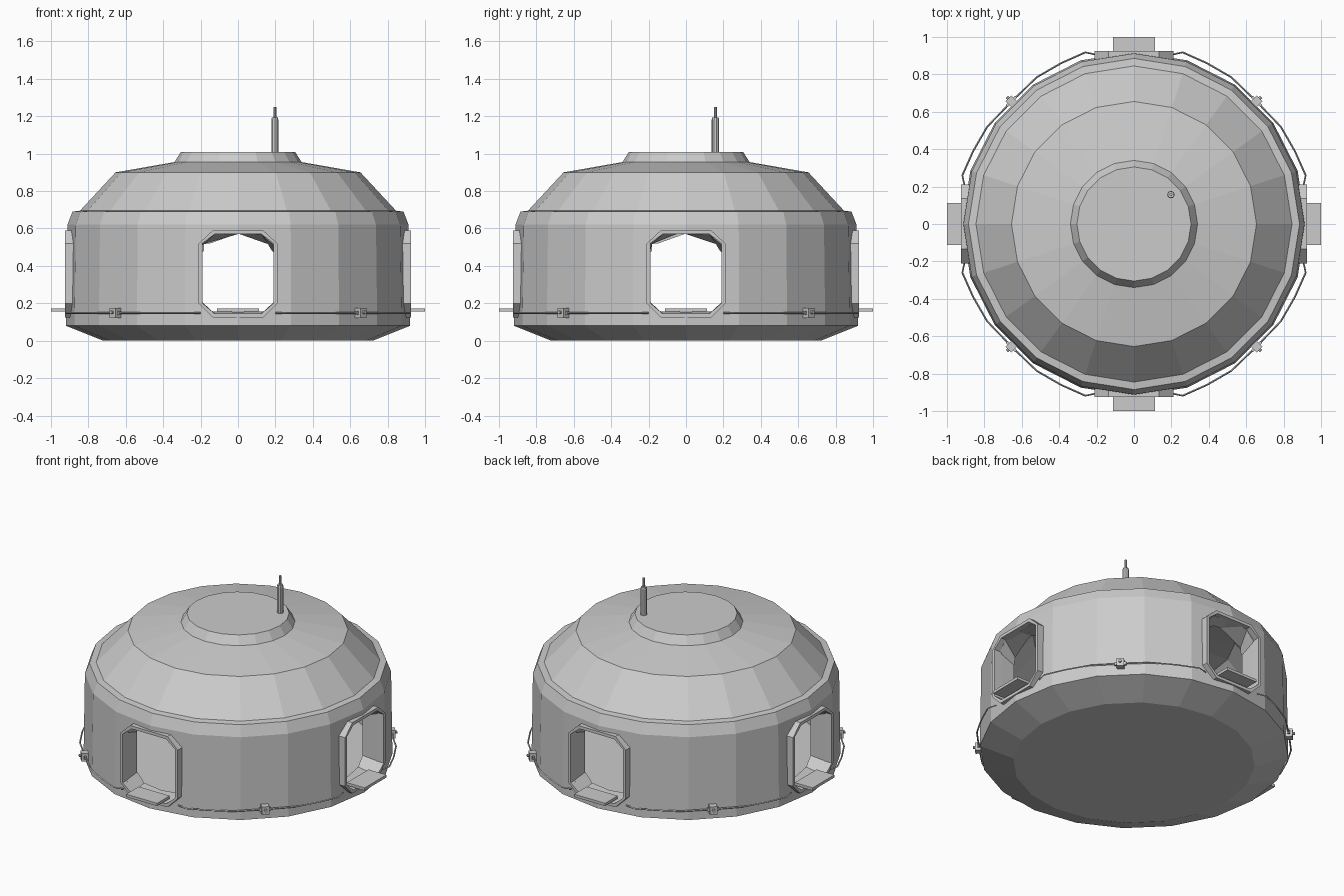
import bpy, bmesh, math
from mathutils import Matrix, Vector

cube = bpy.data.objects.get("Cube")
if cube:
    bpy.data.objects.remove(cube)

grey = bpy.data.materials.new("light grey")
grey.use_nodes = True
colour = (0.6, 0.6, 0.6, 1)
grey.diffuse_color = colour
grey.node_tree.nodes["Principled BSDF"].inputs["Base Color"].default_value = colour


def finish(name, bm):
    bmesh.ops.recalc_face_normals(bm, faces=bm.faces)
    mesh = bpy.data.meshes.new(name)
    bm.to_mesh(mesh)
    bm.free()
    mesh.materials.append(grey)
    obj = bpy.data.objects.new(name, mesh)
    bpy.context.collection.objects.link(obj)
    return obj


def skin(bm, rings, cap=True, loop=False):
    """Join matching rings of points with faces."""
    rows = [[bm.verts.new(p) for p in ring] for ring in rings]
    n = len(rows[0])
    pairs = list(zip(rows, rows[1:])) + ([(rows[-1], rows[0])] if loop else [])
    for a, b in pairs:
        for i in range(n):
            j = (i + 1) % n
            bm.faces.new((a[i], a[j], b[j], b[i]))
    if cap and not loop:
        bm.faces.new(rows[0])
        bm.faces.new(rows[-1])


def lathe(name, profile, sides=20, centre=(0, 0)):
    bm = bmesh.new()
    skin(bm, [[(centre[0] + r * math.sin(k * math.tau / sides),
                centre[1] + r * math.cos(k * math.tau / sides), z)
               for k in range(sides)] for r, z in profile])
    return finish(name, bm)


def box(bm, size, centre):
    bmesh.ops.create_cube(bm, size=1, matrix=Matrix.Translation(centre)
                          @ Matrix.Diagonal((*size, 1)))


def opening(y, inset=0):
    """Octagonal doorway outline with an extra point at the top centre."""
    w, c, lo, hi = 0.21 - inset, 0.135 - inset * 0.5, 0.125 + inset, 0.59 - inset
    half = [(c, lo), (w, 0.2), (w, 0.52), (c, hi)]
    pts = half + [(0, hi)] + [(-x, z) for x, z in reversed(half)]
    return [(x, y, z) for x, z in pts]


def vault(y):
    """Inner end of the doorway, with a pointed top."""
    half = [(0.14, 0.16), (0.195, 0.21), (0.195, 0.46), (0.195, 0.505)]
    pts = half + [(0, 0.575)] + [(-x, z) for x, z in reversed(half)]
    return [(x, y, z) for x, z in pts]


def cut(obj, cutter):
    mod = obj.modifiers.new("cut", "BOOLEAN")
    mod.operation = "DIFFERENCE"
    mod.solver = "EXACT"
    mod.object = cutter
    cutter.hide_render = True
    cutter.hide_set(True)
    cutter.display_type = "WIRE"


# Faceted domed shell with a hollow room inside
shell = lathe("shell", [(0.72, 0), (0.92, 0.08), (0.912, 0.62), (0.885, 0.69),
                        (0.845, 0.695), (0.655, 0.9), (0.34, 0.955), (0.305, 1.01)])
room = lathe("room_cutter", [(0.8, 0.14), (0.8, 0.62), (0.6, 0.84), (0.3, 0.9)])
cut(shell, room)

names = ["back", "right", "front", "left"]
for k, side in enumerate(names):
    turn = Matrix.Rotation(k * math.pi / 2, 3, "Z")

    # Tapered doorway cut
    bm = bmesh.new()
    skin(bm, [opening(1.0, 0.02), opening(0.9, 0.02), vault(0.74)])
    bm.transform(turn.to_4x4())
    cut(shell, finish(side + "_door_cutter", bm))

    # Door frame
    bm = bmesh.new()
    skin(bm, [opening(0.87), opening(0.926), opening(0.926, 0.02), opening(0.87, 0.02)],
         loop=True)
    bm.transform(turn.to_4x4())
    finish(side + "_door_frame", bm)

    # Doorstep plate
    bm = bmesh.new()
    box(bm, (0.225, 0.13, 0.018), (0, 0.935, 0.164))
    bm.transform(turn.to_4x4())
    finish(side + "_doorstep", bm)

    # Cable strung between neighbouring doors
    half = [(0.2, 0.905), (0.26, 0.918), (0.39, 0.86), (0.52, 0.785)]
    path = half + [(0.655, 0.655)] + [(y, x) for x, y in reversed(half)]
    bm = bmesh.new()
    rings = []
    for x, y in path:
        out = Vector((x, y, 0)).normalized() * 0.005
        c = Vector((x, y, 0.148))
        up = Vector((0, 0, 0.005))
        rings.append([c + out, c + up, c - out, c - up])
    skin(bm, rings)
    bm.transform(turn.to_4x4())
    finish(side + "_cable", bm)

    # Cable clamp with a small knob
    bm = bmesh.new()
    box(bm, (0.045, 0.045, 0.052), (0, 0.927, 0.148))
    box(bm, (0.07, 0.014, 0.02), (0, 0.927, 0.148))
    bmesh.ops.create_cone(bm, cap_ends=True, segments=8, radius1=0.009, radius2=0.009,
                          depth=0.014, matrix=Matrix.Translation((0, 0.955, 0.152))
                          @ Matrix.Rotation(math.pi / 2, 4, "X"))
    bm.transform((turn @ Matrix.Rotation(-math.pi / 4, 3, "Z")).to_4x4())
    finish(side + "_cable_clamp", bm)

# Roof antenna
lathe("antenna", [(0.02, 1.0), (0.02, 1.18), (0.017, 1.193), (0.008, 1.193), (0.008, 1.25)],
      10, (0.197, 0.157))
